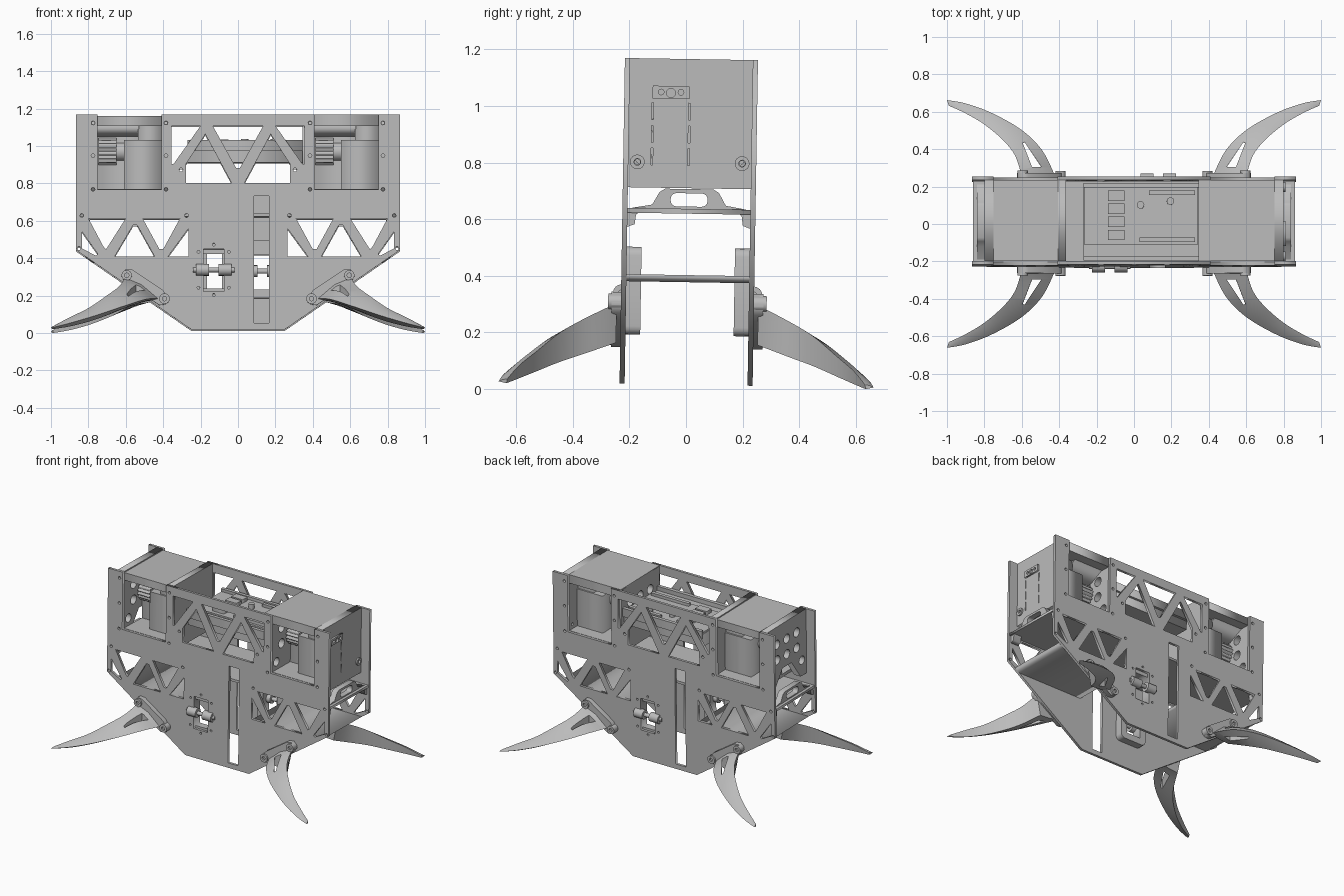
import bpy, bmesh, math
from mathutils import Vector, Matrix

cube = bpy.data.objects.get("Cube")
if cube:
    bpy.data.objects.remove(cube)

grey = bpy.data.materials.new("light_grey")
grey.use_nodes = True
grey.diffuse_color = (0.5, 0.5, 0.5, 1)
grey.node_tree.nodes["Principled BSDF"].inputs["Base Color"].default_value = (0.5, 0.5, 0.5, 1)
parts, smooth = [], []
SWAP = {"x": lambda a, b, c: (c, a, b), "y": lambda a, b, c: (a, c, b), "z": lambda a, b, c: (a, b, c)}


def finish(name, bm):
    bmesh.ops.remove_doubles(bm, verts=bm.verts, dist=1e-5)
    bmesh.ops.recalc_face_normals(bm, faces=bm.faces)
    mesh = bpy.data.meshes.new(name)
    bm.to_mesh(mesh)
    bm.free()
    mesh.materials.append(grey)
    obj = bpy.data.objects.new(name, mesh)
    bpy.context.collection.objects.link(obj)
    parts.append(obj)
    return obj


def slab(name, axis, lo, hi, outline, holes=()):
    """Flat profile with holes, extruded along an axis."""
    curve = bpy.data.curves.new(name, "CURVE")
    curve.dimensions, curve.fill_mode, curve.extrude = "2D", "BOTH", (hi - lo) / 2
    for loop in [outline, *holes]:
        spline = curve.splines.new("POLY")
        spline.points.add(len(loop) - 1)
        for point, (a, b) in zip(spline.points, loop):
            point.co = (a, b, 0, 1)
        spline.use_cyclic_u = True
    temp = bpy.data.objects.new(name, curve)
    bpy.context.collection.objects.link(temp)
    graph = bpy.context.evaluated_depsgraph_get()
    mesh = bpy.data.meshes.new_from_object(temp.evaluated_get(graph))
    bm = bmesh.new()
    bm.from_mesh(mesh)
    bpy.data.objects.remove(temp)
    bpy.data.meshes.remove(mesh)
    for v in bm.verts:
        v.co = SWAP[axis](v.co.x, v.co.y, v.co.z + (lo + hi) / 2)
    return finish(name, bm)


def rect(a0, a1, b0, b1):
    return [(a0, b0), (a1, b0), (a1, b1), (a0, b1)]


def ring(a, b, r, n=12):
    return [(a + r * math.cos(i * math.tau / n), b + r * math.sin(i * math.tau / n)) for i in range(n)]


def rounded(a0, a1, b0, b1, r):
    pts = []
    for i, (a, b) in enumerate([(a1 - r, b1 - r), (a0 + r, b1 - r), (a0 + r, b0 + r), (a1 - r, b0 + r)]):
        pts += [(a + r * math.cos((i + k / 4) * math.pi / 2), b + r * math.sin((i + k / 4) * math.pi / 2)) for k in range(5)]
    return pts


def box(name, x0, x1, y0, y1, z0, z1):
    return slab(name, "z", z0, z1, rect(x0, x1, y0, y1))


def both(*objs):
    """Adds the half-turn copy for the back of the body."""
    for obj in objs:
        back = obj.copy()
        back.data = obj.data.copy()
        back.name = "back_" + obj.name
        back.data.transform(Matrix.Rotation(math.pi, 4, "Z"))
        bpy.context.collection.objects.link(back)
        parts.append(back)
        if obj in smooth:
            smooth.append(back)


def mirrored(loops):
    return [[(s * a, b) for a, b in loop] for loop in loops for s in (1, -1)]


# Side plate: notched outline, truss windows, slot, mechanism opening, screw holes
half = [(0.25, 0.016), (0.865, 0.44), (0.865, 1.166), (0.75, 1.166), (0.75, 0.765), (0.41, 0.765), (0.41, 1.166)]
outline = half + [(-a, b) for a, b in reversed(half)]
windows = mirrored([
    [(0.8, 0.61), (0.6, 0.61), (0.705, 0.445), (0.72, 0.46)],
    [(0.835, 0.54), (0.835, 0.45), (0.76, 0.41), (0.75, 0.42)],
    [(0.66, 0.405), (0.445, 0.405), (0.54, 0.575), (0.56, 0.575)],
    [(0.51, 0.61), (0.31, 0.61), (0.4, 0.445), (0.42, 0.445)],
    [(0.265, 0.555), (0.265, 0.405), (0.375, 0.405)],
    [(0.355, 1.105), (0.2, 1.105), (0.345, 0.9), (0.355, 0.9)],
    [(0.175, 1.06), (0.278, 0.9), (0.278, 0.8), (0.035, 0.8)]])
windows.append([(0.135, 1.105), (-0.135, 1.105), (-0.01, 0.88), (0.01, 0.88)])
screws = [ring(s * a, b, 0.01, 8) for s in (1, -1) for a, b in
          [(0.775, 1.12), (0.775, 0.945), (0.775, 0.765), (0.385, 1.12), (0.385, 0.945), (0.385, 0.765),
           (0.305, 0.87), (0.835, 0.625), (0.275, 0.625), (0.85, 0.45)]]
CX, CZ = -0.13, 0.335
dots = [ring(CX + 0.115 * math.cos(t), CZ + 0.135 * math.sin(t), 0.008, 6)
        for t in [math.pi * (0.5 + k / 4) for k in range(8) if k not in (2, 6)]]
opening = rect(CX - 0.055, CX + 0.055, CZ - 0.115, CZ + 0.11)
both(slab("front_plate", "y", -0.235, -0.217, outline,
          windows + screws + dots + [opening, rect(0.085, 0.165, 0.05, 0.73)]))

# Rounded frame and pivot barrels around the opening
both(slab("opening_frame", "y", -0.217, -0.165, rounded(CX - 0.1, CX + 0.1, 0.19, 0.5, 0.03),
          [rect(CX - 0.055, CX + 0.055, 0.235, 0.42)]))
for side in (-1, 1):
    barrel = slab("pivot_barrel", "x", CX + side * 0.06 - 0.035, CX + side * 0.06 + 0.035, ring(-0.232, CZ, 0.032, 16))
    smooth.append(barrel)
    both(barrel)
pin = slab("pivot_pin", "x", CX - 0.11, CX + 0.11, ring(-0.232, CZ, 0.014, 10))
smooth.append(pin)
both(pin)

# End panels: a plain one with a clip, and one with round holes over an arch
bosses = [(-0.185, 0.8), (0.185, 0.8)]
slits = [rect(a, a + 0.006, b, b + 0.06) for a in (-0.137, -0.007) for b in (0.79, 0.87, 0.95)]
slab("left_end_panel", "x", 0.75, 0.8, rect(-0.217, 0.217, 0.71, 1.166),
     slits + [ring(a, b, 0.01) for a, b in bosses])
for a, b in bosses:
    slab("screw_boss", "x", 0.8, 0.81, ring(a, b, 0.026, 16), [ring(a, b, 0.012)])
slab("panel_clip", "x", 0.8, 0.812, rect(-0.135, -0.005, 1.025, 1.07),
     [ring(-0.105, 1.048, 0.01), ring(-0.035, 1.048, 0.01), ring(-0.07, 1.045, 0.016)])
arch = [(-0.217, 0.71), (-0.15, 0.71), (-0.05, 0.85), (0.05, 0.85), (0.15, 0.71), (0.217, 0.71), (0.217, 1.166), (-0.217, 1.166)]
vents = [ring(a, b, 0.032, 16) for a in (-0.11, 0, 0.11) for b in (0.93, 1.04)] + [ring(s * 0.165, 0.82, 0.03, 16) for s in (-1, 1)]
slab("right_end_panel", "x", -0.8, -0.75, arch, vents)
slab("right_inner_panel", "x", -0.407, -0.363, rect(-0.217, 0.217, 0.71, 1.166))
slab("left_inner_panel", "x", 0.345, 0.407, rect(-0.217, 0.217, 0.71, 1.16), vents)

# Motor bays, each with one spur gear standing through a middle web
box("right_bay_cover", -0.75, -0.405, -0.217, 0.217, 1.105, 1.158)
box("left_bay_cover", 0.345, 0.75, -0.217, 0.217, 1.105, 1.166)
teeth = [(r * math.cos(t), 0.97 + r * math.sin(t)) for k in range(18)
         for r, t in [(0.062, k * math.tau / 18), (0.076, (k + 0.3) * math.tau / 18),
                      (0.076, (k + 0.6) * math.tau / 18), (0.062, (k + 0.9) * math.tau / 18)]]
for shift in (0, 1.16):
    x = shift - 0.75
    box("bay_floor", x, x + 0.345, -0.217, 0.217, 0.745, 0.767)
    box("bay_web", x, x + 0.345, -0.015, 0.015, 0.767, 1.105)
    slab("bay_slope", "x", x, x + 0.22, [(-0.15, 1.105), (0.15, 1.105), (0.04, 1.05), (-0.04, 1.05)])
    slab("drive_gear", "x", x + 0.005, x + 0.1, teeth)
    smooth.append(slab("motor_collar", "x", x + 0.1, x + 0.15, ring(0, 0.97, 0.05, 20)))
    box("motor_bracket", x + 0.14, x + 0.345, -0.13, 0.13, 0.767, 1.03)
    box("bracket_top", x + 0.215, x + 0.345, -0.12, 0.12, 1.03, 1.105)

# Tunnel: deck, end floors with sloped lips, handle brackets
box("deck", -0.86, 0.86, -0.217, 0.217, 0.62, 0.637)
for s in (-1, 1):
    slab("tunnel_floor", "y", -0.217, 0.217, [(s * 0.27, 0.378), (s * 0.775, 0.378), (s * 0.812, 0.403), (s * 0.27, 0.403)])
    slab("handle_bracket", "x", s * 0.82 - 0.02, s * 0.82 + 0.02,
         [(-0.215, 0.622), (0.215, 0.622), (0.2, 0.638), (0.13, 0.65), (0.105, 0.695), (0.085, 0.707),
          (-0.085, 0.707), (-0.105, 0.695), (-0.13, 0.65), (-0.2, 0.638)], [rounded(-0.065, 0.065, 0.645, 0.692, 0.02)])
    for y in (-0.217, 0.217):
        slab("tunnel_corner", "x", s * 0.82 - 0.03, s * 0.82 + 0.03,
             [(y, 0.625), (y * 0.8, 0.625), (y * 0.86, 0.613), (y * 0.88, 0.58), (y, 0.57)])

# Electronics tray between the bays
box("tray", -0.27, 0.345, -0.19, 0.185, 0.91, 1.0)
for y in (-0.2, 0.19):
    box("tray_rail", -0.27, 0.345, y - 0.012, y + 0.012, 0.97, 1.03)
box("circuit_board", -0.265, 0.34, -0.13, 0.178, 1.0, 1.01)
for y in (-0.1, -0.03, 0.04, 0.11):
    box("terminal", -0.14, -0.05, y - 0.003, y + 0.052, 1.01, 1.035)
for x0, y in ((0.03, -0.1), (0.08, 0.15)):
    box("pin_header", x0, 0.325, y - 0.012, y + 0.012, 1.01, 1.03)
for x0, y in ((0.035, 0.085), (0.195, 0.105)):
    slab("capacitor", "z", 1.01, 1.04, ring(x0, y, 0.02, 16))
slab("arrow_plate", "z", 1.01, 1.017, [(0.285, 0.05), (0.285, 0.005), (0.325, 0.027)])


# Legs: curved blades lofted through a top, an outer and a bottom edge
def spline_point(pts, t):
    i = min(int(t), len(pts) - 2)
    f = t - i
    a, b, c, d = [Vector(pts[min(max(k, 0), len(pts) - 1)]) for k in range(i - 1, i + 3)]
    return b + 0.5 * f * (c - a + f * (2 * a - 5 * b + 4 * c - d + f * (3 * (b - c) + d - a)))


TOP = [(0.6, 0.25, 0.3), (0.635, 0.36, 0.245), (0.7, 0.445, 0.195), (0.8, 0.53, 0.125), (0.9, 0.59, 0.075), (0.99, 0.632, 0.026)]
OUTER = [(0.42, 0.25, 0.18), (0.49, 0.39, 0.175), (0.6, 0.5, 0.14), (0.76, 0.592, 0.085), (0.9, 0.644, 0.043), (1, 0.662, 0.017)]
BOTTOM = [(0.57, 0.25, 0.16), (0.63, 0.36, 0.12), (0.7, 0.45, 0.088), (0.8, 0.535, 0.052), (0.9, 0.597, 0.026), (0.99, 0.634, 0.011)]
for sx in (-1, 1):
    for sy in (-1, 1):
        bm = bmesh.new()
        loops = []
        for k in range(26):
            top, outer, bottom = [spline_point(edge, k / 5) for edge in (TOP, OUTER, BOTTOM)]
            crown = (top + outer) / 2 + Vector((0, 0, 0.02 - 0.0007 * k))
            belly = (bottom + outer) / 2 - Vector((0, 0, 0.005 - 0.0002 * k))
            loops.append([bm.verts.new((p.x * sx, p.y * sy, p.z)) for p in (top, crown, outer, belly, bottom)])
        for one, two in zip(loops, loops[1:]):
            for i in range(5):
                bm.faces.new((one[i - 1], one[i], two[i], two[i - 1]))
        bm.faces.new(loops[0])
        bm.faces.new(loops[-1])
        leg = finish("leg", bm)
        cutter = slab("leg_cutter", "z", 0, 0.5, [(sx * a, sy * b) for a, b in ((0.495, 0.3), (0.545, 0.3), (0.595, 0.43), (0.585, 0.435))])
        cut = leg.modifiers.new("window", "BOOLEAN")
        cut.operation, cut.object = "DIFFERENCE", cutter
        graph = bpy.context.evaluated_depsgraph_get()
        leg.data = bpy.data.meshes.new_from_object(leg.evaluated_get(graph))
        leg.modifiers.clear()
        parts.remove(cutter)
        bpy.data.objects.remove(cutter)
        smooth.append(leg)
        # Hub plate and its two bolt knuckles
        y0, y1 = sorted((sy * 0.235, sy * 0.268))
        slab("leg_hub", "y", y0, y1, [(sx * a, b) for a, b in
             ((0.6, 0.34), (0.565, 0.335), (0.4, 0.225), (0.375, 0.185), (0.385, 0.15), (0.42, 0.145), (0.6, 0.265), (0.625, 0.3))])
        for a, b in ((0.595, 0.305), (0.393, 0.18)):
            bolt = slab("leg_bolt", "y", y0 - 0.012, y1 + 0.012, ring(sx * a, b, 0.028, 16), [ring(sx * a, b, 0.012)])
            smooth.append(bolt)

# The whole machine leans very slightly and rests on its back leg tips
lean = Matrix.Rotation(-0.0165, 4, "X")
for obj in parts:
    obj.data.transform(lean)
lift = -min(v.co.z for obj in parts for v in obj.data.vertices)
for obj in parts:
    obj.data.transform(Matrix.Translation((0, 0, lift)))
bpy.ops.object.select_all(action="DESELECT")
for obj in smooth:
    obj.select_set(True)
bpy.context.view_layer.objects.active = smooth[0]
bpy.ops.object.shade_smooth_by_angle(angle=math.radians(40))
